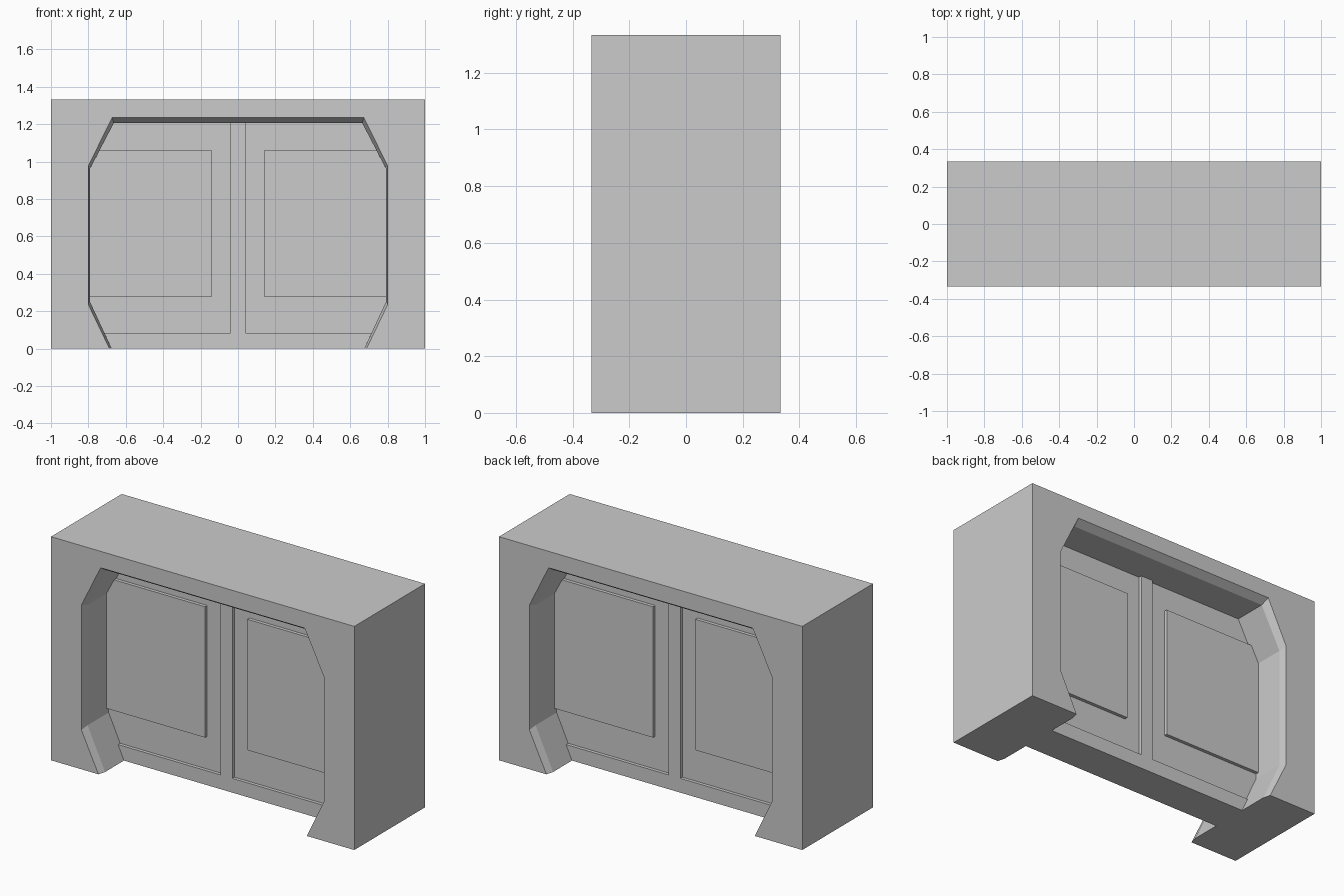
import bpy, bmesh

if "Cube" in bpy.data.objects:
    bpy.data.objects.remove(bpy.data.objects["Cube"])

D = 0.333          # half depth of the surround
RAIL, LEAF = 0.11, 0.09   # half depths of door rails and recessed leaf


def finish(bm, name):
    bmesh.ops.recalc_face_normals(bm, faces=bm.faces)
    me = bpy.data.meshes.new(name)
    bm.to_mesh(me)
    bm.free()
    ob = bpy.data.objects.new(name, me)
    bpy.context.collection.objects.link(ob)
    return ob


def slab(name, pts, half):
    """Extrude an x-z outline symmetrically about y = 0."""
    bm = bmesh.new()
    f = bm.faces.new([bm.verts.new((x, -half, z)) for x, z in pts])
    out = bmesh.ops.extrude_face_region(bm, geom=[f])
    for v in out["geom"]:
        if isinstance(v, bmesh.types.BMVert):
            v.co.y = half
    return finish(bm, name)


def arch(right):
    """Mirror the right half of an outline into a full arch."""
    return right + [(-x, z) for x, z in reversed(right)]


outer = arch([(1, 0), (1, 0.235), (1, 0.98), (1, 1.333), ])
lip = arch([(0.687, 0), (0.80, 0.235), (0.80, 0.978), (0.673, 1.235)])
inner = arch([(0.675, 0), (0.79, 0.248), (0.79, 0.965), (0.664, 1.206)])

# Surround: closed section swept along the arch, chamfered lips front and back
sections = [(outer, -D), (lip, -D), (inner, -D + 0.045),
            (inner, D - 0.045), (lip, D), (outer, D)]
bm = bmesh.new()
rings = [[bm.verts.new((x, y, z)) for x, z in pts] for pts, y in sections]
n = len(outer)
for k in range(6):
    a, b = rings[k], rings[(k + 1) % 6]
    for i in range(n - 1):
        bm.faces.new((a[i], a[i + 1], b[i + 1], b[i]))
for i in (0, n - 1):
    bm.faces.new([r[i] for r in rings])
finish(bm, "wall_surround")

# Recessed door leaf
slab("door_leaf", inner, LEAF)

# Bottom rail and centre post, proud of the leaf
slab("bottom_rail", [(-0.675, 0), (0.675, 0), (0.714, 0.085), (-0.714, 0.085)], RAIL)
slab("centre_post", [(-0.04, 0.085), (0.04, 0.085), (0.04, 1.206), (-0.04, 1.206)], RAIL)

# Raised door panels
for side, s in (("right", 1), ("left", -1)):
    pts = [(0.14, 0.28), (0.79, 0.28), (0.79, 0.965), (0.74, 1.06), (0.14, 1.06)]
    slab(side + "_door_panel", [(s * x, z) for x, z in pts], RAIL)
